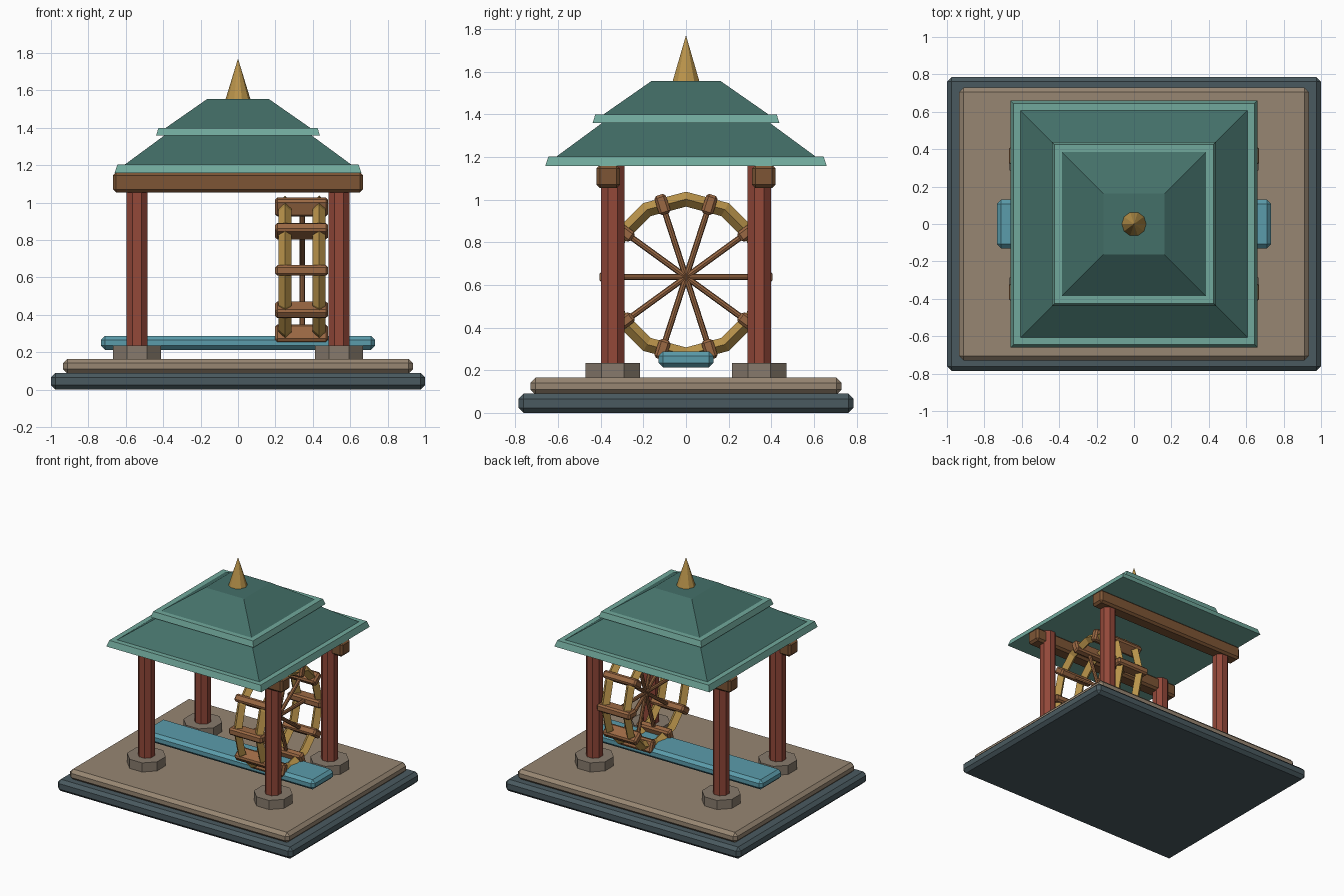
import bpy
import bmesh
from math import pi, cos, sin
from mathutils import Matrix

cube = bpy.data.objects.get("Cube")
if cube:
    bpy.data.objects.remove(cube, do_unlink=True)


def material(name, hex_code):
    """Flat material from an sRGB hex string."""
    def linear(c):
        return c / 12.92 if c <= 0.04045 else ((c + 0.055) / 1.055) ** 2.4
    rgb = [linear(int(hex_code[i:i + 2], 16) / 255) for i in (0, 2, 4)]
    m = bpy.data.materials.new(name)
    m.use_nodes = True
    m.diffuse_color = (*rgb, 1)
    m.node_tree.nodes["Principled BSDF"].inputs["Base Color"].default_value = (*rgb, 1)
    return m


slate = material("slate", "4A5A60")
sandstone = material("sandstone", "978672")
grey_stone = material("grey stone", "877A6C")
red_wood = material("red wood", "934839")
dark_wood = material("dark wood", "7D5535")
wheel_wood = material("wheel wood", "9A6843")
gold = material("gold", "BA944B")
roof_green = material("roof green", "447069")
trim_green = material("trim green", "71A99C")
water_blue = material("water blue", "5B9CAB")


def add(name, bm, mat, bevel=0):
    """Turn a bmesh into an object, with an optional chamfer."""
    bmesh.ops.recalc_face_normals(bm, faces=bm.faces)
    mesh = bpy.data.meshes.new(name)
    bm.to_mesh(mesh)
    bm.free()
    mesh.materials.append(mat)
    ob = bpy.data.objects.new(name, mesh)
    bpy.context.collection.objects.link(ob)
    if bevel:
        mod = ob.modifiers.new("Chamfer", 'BEVEL')
        mod.width = bevel
        mod.segments = 1
    return ob


def box(name, size, centre, mat, bevel=0, turn=0):
    """Box turned about the x axis."""
    bm = bmesh.new()
    m = (Matrix.Translation(centre) @ Matrix.Rotation(turn, 4, 'X')
         @ Matrix.Diagonal((*size, 1)))
    bmesh.ops.create_cube(bm, size=1, matrix=m)
    return add(name, bm, mat, bevel)


def slab(name, half_x, half_y, z0, z1, mat, bevel):
    return box(name, (2 * half_x, 2 * half_y, z1 - z0), (0, 0, (z0 + z1) / 2), mat, bevel)


def prism(name, sides, r0, r1, z0, z1, x, y, mat):
    """Upright prism or cone with a flat side facing the front."""
    bm = bmesh.new()
    m = Matrix.Translation((x, y, (z0 + z1) / 2)) @ Matrix.Rotation(pi / sides, 4, 'Z')
    bmesh.ops.create_cone(bm, cap_ends=True, segments=sides, radius1=r0, radius2=r1,
                          depth=z1 - z0, matrix=m)
    return add(name, bm, mat)


def frustum(name, half0, half1, z0, z1, mat):
    """Square tier given by its half widths."""
    return prism(name, 4, half0 * 2 ** 0.5, half1 * 2 ** 0.5, z0, z1, 0, 0, mat)


# Stepped base and water channel
slab("base_slab", 1.0, 0.785, 0, 0.09, slate, 0.024)
slab("deck", 0.935, 0.73, 0.085, 0.165, sandstone, 0.024)
slab("water_channel", 0.733, 0.13, 0.213, 0.288, water_blue, 0.022)

# Footings and posts
for x, side in ((0.54, "left"), (-0.54, "right")):
    for y, end in ((-0.343, "front"), (0.343, "back")):
        prism(f"{end}_{side}_footing", 8, 0.138, 0.138, 0.163, 0.235, x, y, grey_stone)
        prism(f"{end}_{side}_post", 8, 0.06, 0.06, 0.23, 1.16, x, y, red_wood)

# Beams
for y, end in ((-0.365, "front"), (0.365, "back")):
    box(f"{end}_beam", (1.335, 0.11, 0.108), (0, y, 1.108), dark_wood, 0.016)

# Two-tier roof with finial
frustum("lower_eave", 0.66, 0.645, 1.158, 1.203, trim_green)
frustum("lower_roof", 0.607, 0.392, 1.202, 1.36, roof_green)
frustum("upper_eave", 0.438, 0.425, 1.358, 1.4, trim_green)
frustum("upper_roof", 0.387, 0.163, 1.399, 1.555, roof_green)
prism("finial", 10, 0.066, 0, 1.554, 1.77, 0, 0, gold)

# Water wheel rims
WX, WZ = 0.343, 0.637
for x, side in ((WX + 0.091, "left"), (WX - 0.091, "right")):
    bpy.ops.mesh.primitive_torus_add(major_segments=12, minor_segments=4,
                                     major_radius=0.365, minor_radius=0.035,
                                     location=(x, 0, WZ), rotation=(0, pi / 2, 0))
    rim = bpy.context.object
    rim.name = f"{side}_wheel_rim"
    rim.data.materials.append(gold)
    rim.data.shade_flat()

# Spokes and paddles
for i in range(10):
    a = i * pi / 5
    bm = bmesh.new()
    m = (Matrix.Translation((WX, 0, WZ)) @ Matrix.Rotation(a - pi / 2, 4, 'X')
         @ Matrix.Translation((0, 0, 0.18)))
    bmesh.ops.create_cone(bm, cap_ends=True, segments=8, radius1=0.014, radius2=0.014,
                          depth=0.36, matrix=m)
    add(f"wheel_spoke_{i + 1}", bm, wheel_wood)
    box(f"wheel_paddle_{i + 1}", (0.283, 0.095, 0.056),
        (WX - 0.003, 0.357 * cos(a), WZ + 0.357 * sin(a)), wheel_wood, 0.012, a)
